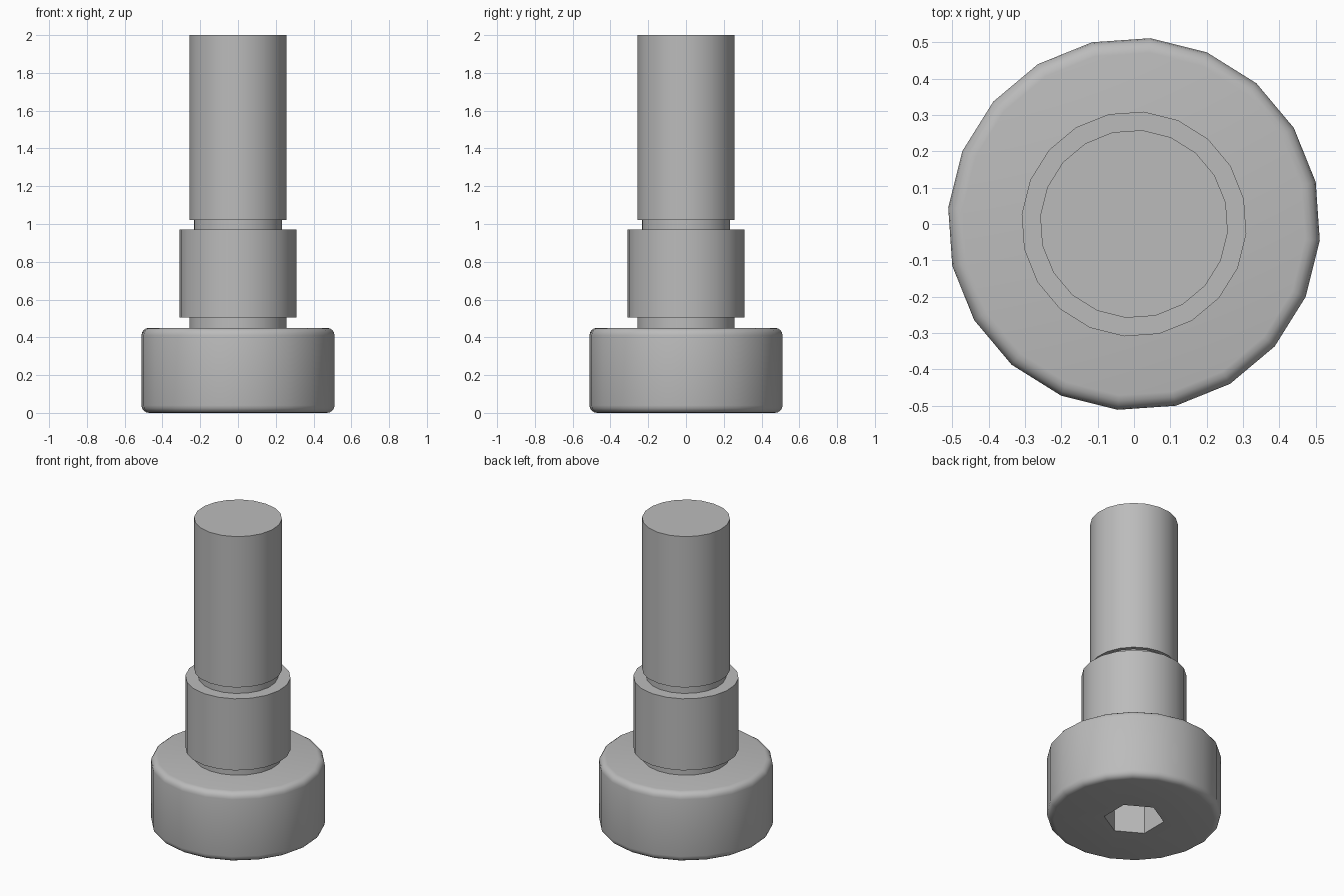
import bpy
import bmesh
from math import sin, cos, pi, radians

SIDES = 20
TURN = radians(13)

cube = bpy.data.objects.get("Cube")
if cube:
    bpy.data.objects.remove(cube, do_unlink=True)

steel = bpy.data.materials.new("grey steel")
steel.use_nodes = True
grey = (0.5, 0.5, 0.5, 1)
steel.diffuse_color = grey
steel.node_tree.nodes["Principled BSDF"].inputs["Base Color"].default_value = grey


def lathe(name, profile, sides=SIDES, turn=TURN):
    """Closed solid from (radius, height) points, listed bottom to top."""
    bm = bmesh.new()
    rings = []
    for r, z in profile:
        angles = [turn + 2 * pi * i / sides for i in range(sides)]
        rings.append([bm.verts.new((r * cos(a), r * sin(a), z)) for a in angles])
    for low, high in zip(rings, rings[1:]):
        for i in range(sides):
            j = (i + 1) % sides
            bm.faces.new((low[i], low[j], high[j], high[i]))
    bm.faces.new(rings[0][::-1])
    bm.faces.new(rings[-1])
    mesh = bpy.data.meshes.new(name)
    bm.to_mesh(mesh)
    bm.free()
    mesh.materials.append(steel)
    obj = bpy.data.objects.new(name, mesh)
    bpy.context.collection.objects.link(obj)
    return obj


def activate(obj):
    bpy.ops.object.select_all(action='DESELECT')
    obj.select_set(True)
    bpy.context.view_layer.objects.active = obj


# Head with rounded rims
radius, height, fillet, steps = 0.513, 0.45, 0.04, 4
arc = [(radius - fillet + fillet * sin(a), fillet - fillet * cos(a))
       for a in (i * pi / 2 / steps for i in range(steps + 1))]
head = lathe("head", arc + [(r, height - z) for r, z in reversed(arc)])

# Hexagonal key socket in the head
cutter = lathe("socket_cutter", [(0.178, -0.1), (0.178, 0.25)], 6, radians(30))
cutter.hide_render = True
cut = head.modifiers.new("socket", 'BOOLEAN')
cut.operation = 'DIFFERENCE'
cut.solver = 'EXACT'
cut.object = cutter
activate(head)
bpy.ops.object.modifier_apply(modifier=cut.name)
bpy.data.objects.remove(cutter, do_unlink=True)

# Stepped shank: neck, shoulder, relief groove and threaded end
shank = lathe("shank", [
    (0.259, 0.44), (0.259, 0.505),
    (0.31, 0.505), (0.31, 0.97),
    (0.235, 0.97), (0.235, 1.02),
    (0.259, 1.02), (0.259, 2.0),
])

for part in (head, shank):
    activate(part)
    bpy.ops.object.shade_smooth_by_angle(angle=radians(30))
